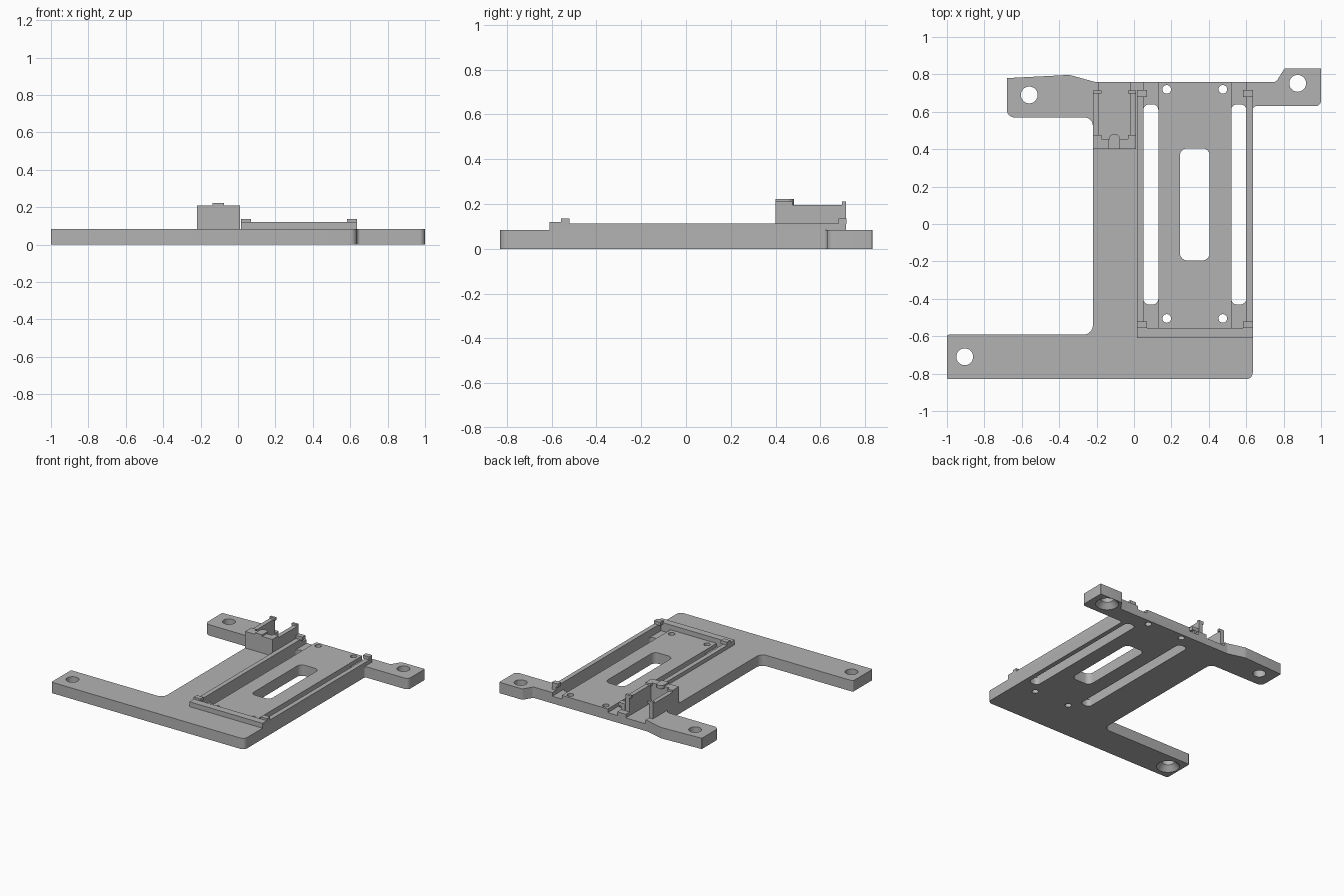
import bpy, bmesh, math
from mathutils import Vector

cube = bpy.data.objects.get("Cube")
if cube:
    bpy.data.objects.remove(cube, do_unlink=True)

grey = bpy.data.materials.new("plain grey")
grey.use_nodes = True
grey.diffuse_color = (0.45, 0.45, 0.45, 1)
grey.node_tree.nodes["Principled BSDF"].inputs["Base Color"].default_value = (0.45, 0.45, 0.45, 1)

TOP = 0.083       # top of the base plate
FLOOR = 0.055     # floor of the shallow channels


def finish(name, bm):
    bmesh.ops.recalc_face_normals(bm, faces=bm.faces)
    mesh = bpy.data.meshes.new(name)
    bm.to_mesh(mesh)
    bm.free()
    mesh.materials.append(grey)
    obj = bpy.data.objects.new(name, mesh)
    bpy.context.collection.objects.link(obj)
    return obj


def rounded(points, segments=6):
    """Turn (x, y, radius) corners into an outline with fillets."""
    out = []
    for i, (x, y, r) in enumerate(points):
        p = Vector((x, y))
        if not r:
            out.append(p)
            continue
        a = (Vector(points[i - 1][:2]) - p).normalized()
        b = (Vector(points[(i + 1) % len(points)][:2]) - p).normalized()
        half = a.angle(b) / 2
        centre = p + (a + b).normalized() * r / math.sin(half)
        start = p + a * r / math.tan(half) - centre
        end = p + b * r / math.tan(half) - centre
        for k in range(segments + 1):
            t = k / segments
            d = (start * (1 - t) + end * t).normalized()
            out.append(centre + d * r)
    return out


def prism(name, outline, z0, z1):
    bm = bmesh.new()
    face = bm.faces.new([bm.verts.new((p[0], p[1], z0)) for p in outline])
    new = bmesh.ops.extrude_face_region(bm, geom=[face])["geom"]
    bmesh.ops.translate(bm, vec=(0, 0, z1 - z0),
                        verts=[v for v in new if isinstance(v, bmesh.types.BMVert)])
    return finish(name, bm)


def box(name, x0, x1, y0, y1, z0, z1, r=0):
    return prism(name, rounded([(x0, y0, r), (x1, y0, r), (x1, y1, r), (x0, y1, r)]), z0, z1)


def cone(name, x, y, r0, r1, z0, z1):
    bm = bmesh.new()
    bmesh.ops.create_cone(bm, cap_ends=True, segments=32, radius1=r0, radius2=r1, depth=z1 - z0)
    bmesh.ops.translate(bm, vec=(x, y, (z0 + z1) / 2), verts=bm.verts)
    return finish(name, bm)


def cut(target, cutter):
    cutter.hide_render = True
    mod = target.modifiers.new("cut", 'BOOLEAN')
    mod.operation, mod.solver, mod.object = 'DIFFERENCE', 'EXACT', cutter
    bpy.context.view_layer.objects.active = target
    bpy.ops.object.modifier_apply(modifier=mod.name)
    bpy.data.objects.remove(cutter, do_unlink=True)


# Base plate with three mounting arms
plate = prism("base_plate", rounded([
    (-1, -0.83, 0.01), (0.635, -0.83, 0.035), (0.635, 0.63, 0.02), (1, 0.63, 0.03),
    (1, 0.832, 0.005), (0.805, 0.832, 0.01), (0.76, 0.76, 0.02), (-0.21, 0.76, 0.05),
    (-0.345, 0.797, 0.1), (-0.68, 0.78, 0.005), (-0.68, 0.57, 0.04), (-0.22, 0.57, 0.045),
    (-0.22, -0.592, 0.05), (-1, -0.592, 0.01)]), 0, TOP)

# Shallow channels, open at the back
for x0, x1, y0 in ((0.05, 0.13, -0.555), (0.52, 0.6, -0.555), (-0.187, -0.022, 0.45)):
    cut(plate, box("channel_cutter", x0, x1, y0, 0.9, FLOOR, 0.2))

# Through slots
for x0, x1, y0, y1, r in ((0.05, 0.13, -0.43, 0.64, 0.03), (0.52, 0.6, -0.43, 0.64, 0.03),
                          (0.245, 0.405, -0.195, 0.405, 0.04)):
    cut(plate, box("slot_cutter", x0, x1, y0, y1, -0.1, 0.2, r))

# Mounting holes, two of them countersunk from below, and small screw holes
for x, y, sunk in ((-0.905, -0.71, True), (0.875, 0.752, True), (-0.56, 0.69, False)):
    cut(plate, cone("hole_cutter", x, y, 0.045, 0.045, -0.1, 0.2))
    if sunk:
        cut(plate, cone("countersink_cutter", x, y, 0.09, 0.04, -0.01, 0.045))
for x in (0.175, 0.475):
    for y in (-0.505, 0.72):
        cut(plate, cone("screw_hole_cutter", x, y, 0.023, 0.023, -0.1, 0.2))

# Tray rails, front wall and corner clips
BURY = TOP - 0.004
box("tray_front_wall", 0.015, 0.635, -0.61, -0.555, BURY, 0.12)
for side, x0, x1, c0, c1 in (("right", 0.015, 0.05, 0.015, 0.07),
                             ("left", 0.6, 0.635, 0.582, 0.635)):
    box(f"tray_rail_{side}", x0, x1, -0.56, 0.715, BURY, 0.112)
    for end, y in (("front", -0.557), ("back", 0.68)):
        box(f"tray_clip_{end}_{side}", c0, c1, y, y + 0.037, 0.11, 0.136)

# Upright bracket: side walls, front wall and hooked clips
for side, x0, x1, c0, c1 in (("right", -0.22, -0.187, -0.22, -0.175),
                             ("left", -0.022, 0.011, -0.033, 0.011)):
    box(f"bracket_wall_{side}", x0, x1, 0.4, 0.715, BURY, 0.196)
    box(f"bracket_back_clip_{side}", c0, c1, 0.697, 0.715, 0.19, 0.21)
    box(f"bracket_front_clip_{side}", c0, c1, 0.45, 0.475, 0.19, 0.21)
box("bracket_front_wall", -0.22, 0.011, 0.4, 0.455, BURY, 0.21)
prism("bracket_round_tab", rounded([(-0.135, 0.4, 0), (-0.075, 0.4, 0),
                                    (-0.075, 0.482, 0.029), (-0.135, 0.482, 0.029)]), 0.196, 0.222)

# Smooth the curved walls while keeping the edges sharp
bpy.ops.object.select_all(action='DESELECT')
plate.select_set(True)
bpy.context.view_layer.objects.active = plate
bpy.ops.object.shade_smooth_by_angle(angle=math.radians(25))
